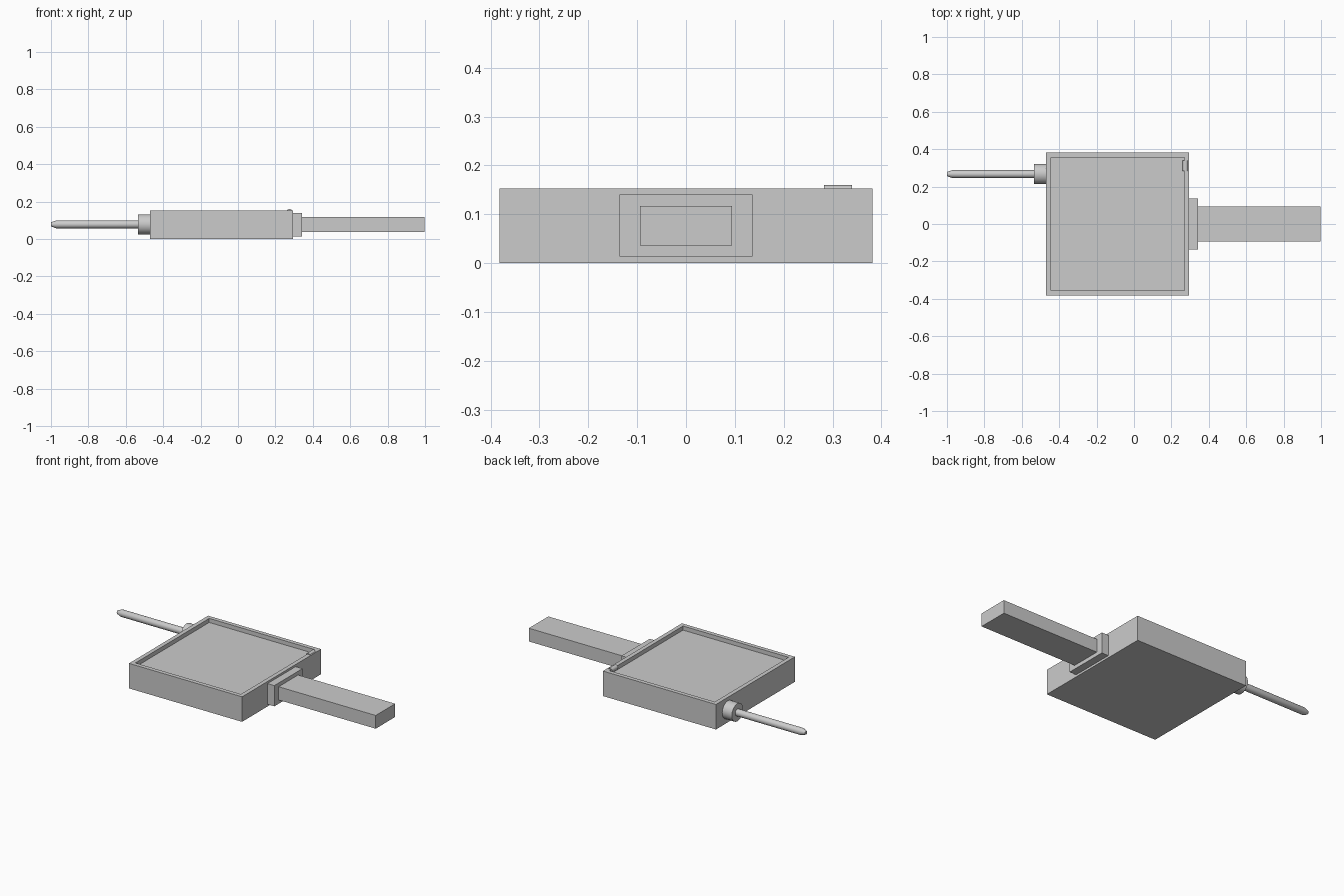
import bpy, bmesh, math
from mathutils import Matrix, Vector

if "Cube" in bpy.data.objects:
    bpy.data.objects.remove(bpy.data.objects["Cube"])


def make_object(name, bm):
    bmesh.ops.recalc_face_normals(bm, faces=bm.faces)
    mesh = bpy.data.meshes.new(name)
    bm.to_mesh(mesh)
    bm.free()
    obj = bpy.data.objects.new(name, mesh)
    bpy.context.collection.objects.link(obj)
    return obj


def box_mesh(lo, hi):
    lo, hi = Vector(lo), Vector(hi)
    bm = bmesh.new()
    bmesh.ops.create_cube(bm, size=1, matrix=Matrix.Translation((lo + hi) / 2)
                          @ Matrix.Diagonal((*(hi - lo), 1)))
    return bm


def box(name, lo, hi):
    return make_object(name, box_mesh(lo, hi))


def lathe(name, axis, profile, origin, sides=32):
    """Capped solid of revolution; profile holds (position along axis, radius)."""
    rot = Vector((0, 0, 1)).rotation_difference(Vector(axis)).to_matrix()
    bm = bmesh.new()
    rings = []
    for t, r in profile:
        ring = []
        for i in range(sides):
            a = math.tau * i / sides
            p = Vector((r * math.cos(a), r * math.sin(a), t))
            ring.append(bm.verts.new(rot @ p + Vector(origin)))
        rings.append(ring)
    for a, b in zip(rings, rings[1:]):
        for i in range(sides):
            j = (i + 1) % sides
            bm.faces.new((a[i], a[j], b[j], b[i]))
    bm.faces.new(rings[0][::-1])
    bm.faces.new(rings[-1])
    obj = make_object(name, bm)
    bpy.ops.object.select_all(action='DESELECT')
    obj.select_set(True)
    bpy.context.view_layer.objects.active = obj
    bpy.ops.object.shade_smooth_by_angle(angle=math.radians(30))
    return obj


# Square housing with a shallow recessed top panel
bm = box_mesh((-0.47, -0.382, 0), (0.295, 0.382, 0.153))
top = max(bm.faces, key=lambda f: f.calc_center_median().z)
bmesh.ops.inset_region(bm, faces=[top], thickness=0.036)
rim = bmesh.ops.extrude_discrete_faces(bm, faces=[top])["faces"][0]
bmesh.ops.translate(bm, verts=rim.verts, vec=(0, 0, -0.025))
make_object("housing", bm)

# Flat plug and its collar on the right
box("plug_collar", (0.29, -0.136, 0.013), (0.341, 0.136, 0.14))
box("plug", (0.335, -0.094, 0.036), (0.998, 0.094, 0.117))

# Round jack and its collar on the left
jack_origin = (0, 0.267, 0.078)
lathe("jack_collar", (-1, 0, 0), [(0.465, 0.054), (0.535, 0.054)], jack_origin)
lathe("jack_pin", (-1, 0, 0),
      [(0.53, 0.021), (0.972, 0.021), (1.0, 0.011)], jack_origin)

# Small indicator light lying in the rim
lathe("indicator_light", (0, 1, 0), [(0.283, 0.015), (0.34, 0.015)],
      (0.275, 0, 0.145), sides=16)
